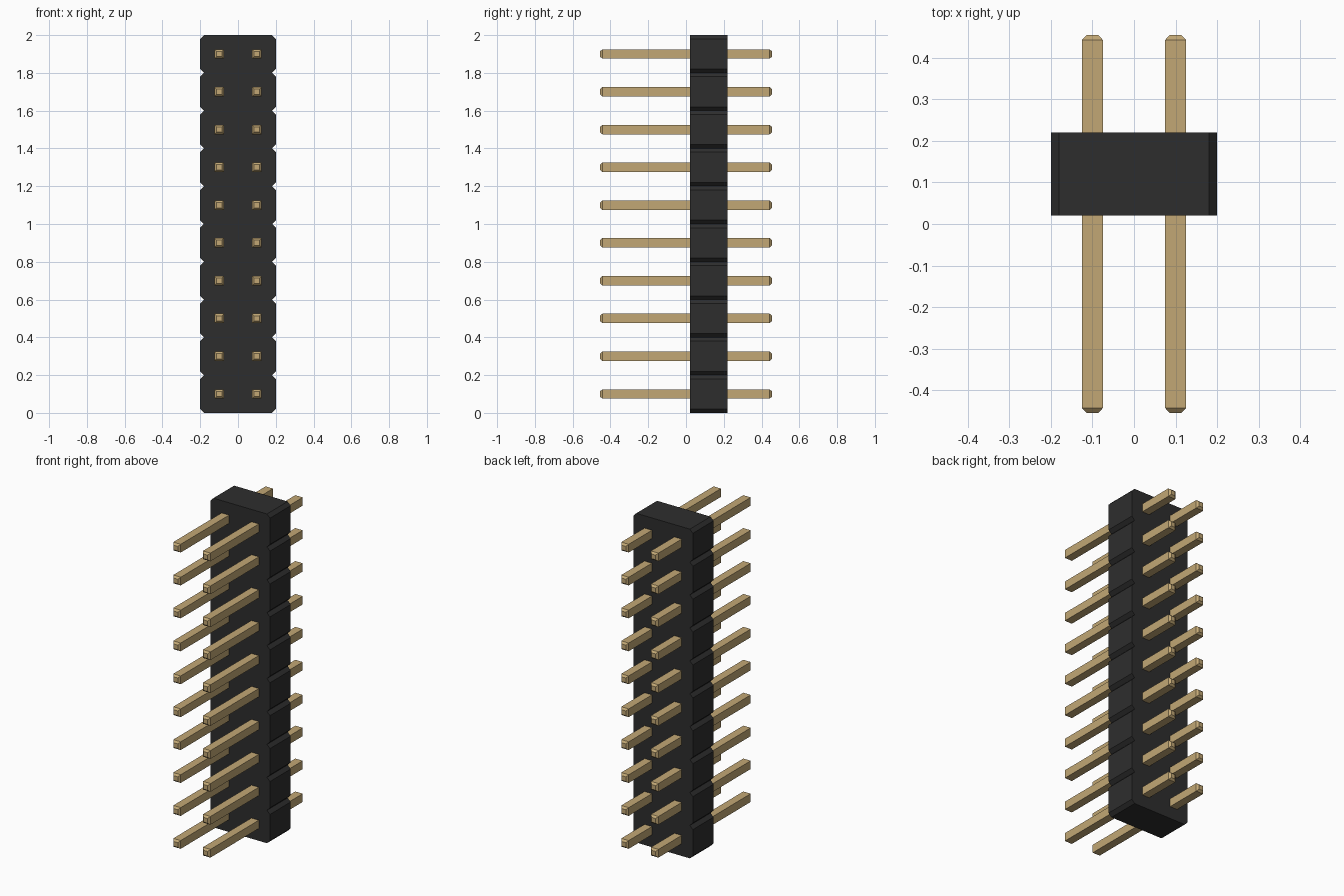
import bpy, bmesh

if "Cube" in bpy.data.objects:
    bpy.data.objects.remove(bpy.data.objects["Cube"])

ROWS, PITCH = 10, 0.2
HALF_W, NOTCH = 0.2, 0.02
BODY_Y0, BODY_Y1 = 0.021, 0.22
PIN_R, TIP_R, PIN_END, TIP_LEN = 0.025, 0.014, 0.455, 0.012


def material(name, rgb):
    m = bpy.data.materials.new(name)
    m.diffuse_color = (*rgb, 1)
    m.use_nodes = True
    m.node_tree.nodes["Principled BSDF"].inputs["Base Color"].default_value = m.diffuse_color
    return m


def finish(name, bm, mat):
    bmesh.ops.recalc_face_normals(bm, faces=bm.faces)
    me = bpy.data.meshes.new(name)
    bm.to_mesh(me)
    bm.free()
    me.materials.append(mat)
    ob = bpy.data.objects.new(name, me)
    bpy.context.collection.objects.link(ob)
    return ob


black = material("black plastic", (0.027, 0.027, 0.027))
gold = material("gold metal", (0.54, 0.39, 0.178))

# Housing: notched outline in x/z, extruded along y
right = []
for i in range(ROWS):
    z = i * PITCH
    right += [(HALF_W - NOTCH, z), (HALF_W, z + NOTCH), (HALF_W, z + PITCH - NOTCH)]
right.append((HALF_W - NOTCH, ROWS * PITCH))
outline = right + [(-x, z) for x, z in reversed(right)]

bm = bmesh.new()
face = bm.faces.new([bm.verts.new((x, BODY_Y0, z)) for x, z in outline])
ext = bmesh.ops.extrude_face_region(bm, geom=[face])
moved = [g for g in ext["geom"] if isinstance(g, bmesh.types.BMVert)]
bmesh.ops.translate(bm, verts=moved, vec=(0, BODY_Y1 - BODY_Y0, 0))
finish("housing", bm, black)

# Pin: square bar with tapered tips, shared mesh
bm = bmesh.new()
rings = []
for y, r in ((-PIN_END, TIP_R), (-PIN_END + TIP_LEN, PIN_R),
             (PIN_END - TIP_LEN, PIN_R), (PIN_END, TIP_R)):
    rings.append([bm.verts.new((sx * r, y, sz * r))
                  for sx, sz in ((-1, -1), (1, -1), (1, 1), (-1, 1))])
for a, b in zip(rings, rings[1:]):
    for k in range(4):
        n = (k + 1) % 4
        bm.faces.new((a[k], a[n], b[n], b[k]))
bm.faces.new(rings[0])
bm.faces.new(rings[-1])
pin = finish("pin", bm, gold)

# Two columns of pins
for row in range(ROWS):
    for x in (-0.1, 0.1):
        ob = pin if (row == 0 and x < 0) else pin.copy()
        if ob is not pin:
            bpy.context.collection.objects.link(ob)
        ob.name = f"pin_{'left' if x < 0 else 'right'}_{row + 1}"
        ob.location = (x, 0, (row + 0.5) * PITCH)
